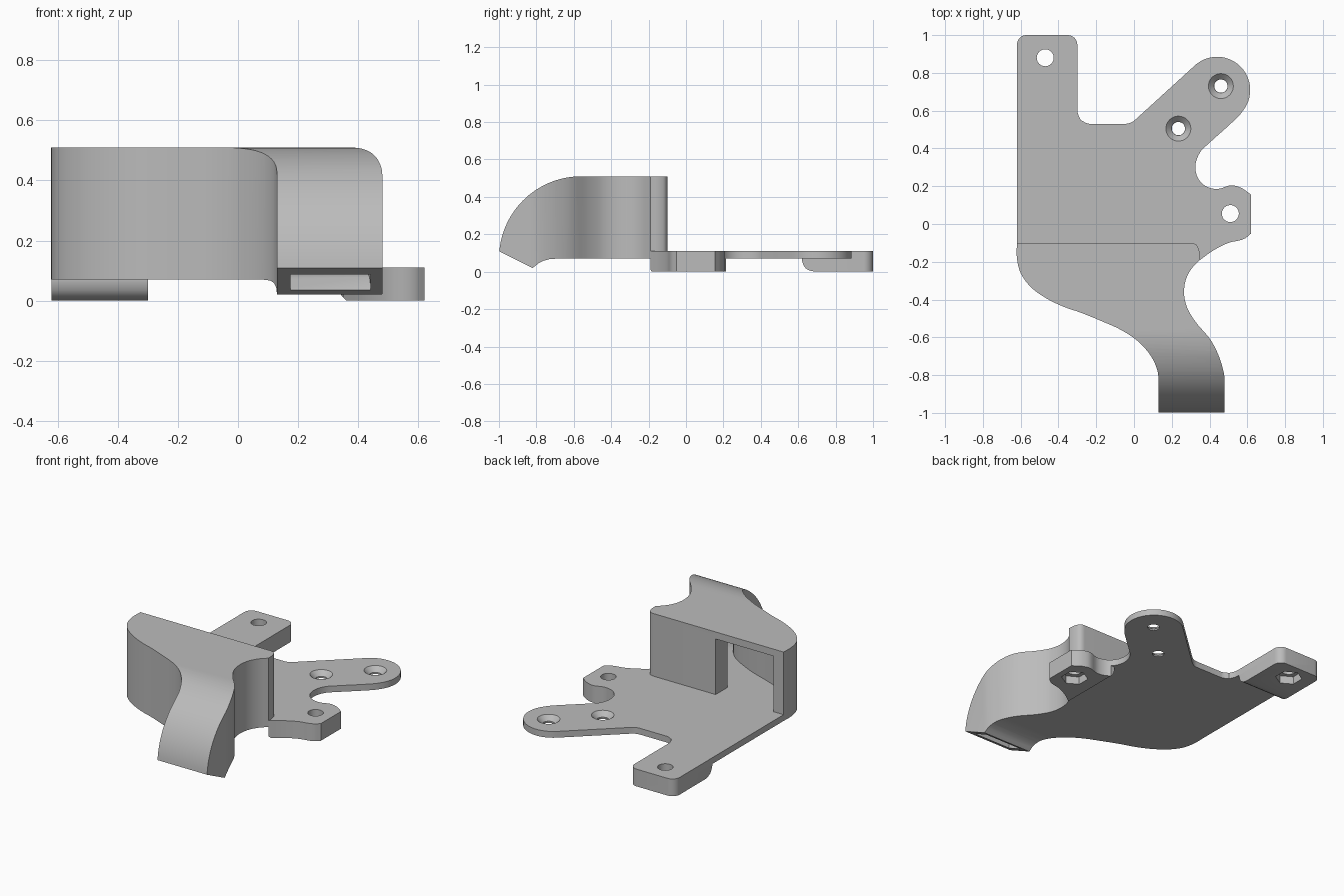
import bpy, bmesh, math
from mathutils import Vector

if "Cube" in bpy.data.objects:
    bpy.data.objects.remove(bpy.data.objects["Cube"], do_unlink=True)

GREY = (0.5, 0.5, 0.5, 1)
grey = bpy.data.materials.new("plain grey")
grey.use_nodes = True
grey.diffuse_color = GREY
grey.node_tree.nodes["Principled BSDF"].inputs["Base Color"].default_value = GREY


def arc(cx, cy, r, start, end, steps=12):
    """Points along a circular arc, angles in degrees."""
    angles = [math.radians(start + (end - start) * i / steps) for i in range(steps + 1)]
    return [(cx + r * math.cos(a), cy + r * math.sin(a)) for a in angles]


def rounded(points, steps=4, long_side=0.16, corner=46):
    """Closed outline with curved short sides, straight long sides and kept corners."""
    pts = [Vector(p) for p in points]
    count = len(pts)
    sides = [pts[(i + 1) % count] - pts[i] for i in range(count)]

    def tangent(i, own):
        before, after = sides[i - 1], sides[i]
        if before.angle(after) > math.radians(corner):
            return own.normalized()
        if before.length > long_side:
            return before.normalized()
        if after.length > long_side:
            return after.normalized()
        return (before.normalized() * after.length + after.normalized() * before.length).normalized()

    result = []
    for i, side in enumerate(sides):
        result.append(pts[i])
        if side.length > long_side:
            continue
        end = (i + 1) % count
        pull = side.length / 3
        a, d = pts[i], pts[end]
        b, c = a + tangent(i, side) * pull, d - tangent(end, side) * pull
        for k in range(1, steps):
            t = k / steps
            s = 1 - t
            result.append(a * s**3 + b * 3 * s * s * t + c * 3 * s * t * t + d * t**3)
    return result


def finish(name, bm):
    bmesh.ops.recalc_face_normals(bm, faces=bm.faces)
    mesh = bpy.data.meshes.new(name)
    bm.to_mesh(mesh)
    bm.free()
    mesh.materials.append(grey)
    obj = bpy.data.objects.new(name, mesh)
    bpy.context.collection.objects.link(obj)
    return obj


def prism(name, outline, low, high, axis="z"):
    """Extrude a flat outline along one axis."""
    place = {"x": lambda u, v, w: (w, u, v),
             "y": lambda u, v, w: (u, w, v),
             "z": lambda u, v, w: (u, v, w)}[axis]
    bm = bmesh.new()
    rings = [[bm.verts.new(place(u, v, w)) for u, v in outline] for w in (low, high)]
    for ring in rings:
        bm.faces.new(ring)
    n = len(outline)
    for i in range(n):
        j = (i + 1) % n
        bm.faces.new((rings[0][i], rings[0][j], rings[1][j], rings[1][i]))
    return finish(name, bm)


def plug(x, y, low, high, r_low, r_high, sides=40):
    """Upright cylinder or cone used to cut a hole."""
    bm = bmesh.new()
    bmesh.ops.create_cone(bm, cap_ends=True, segments=sides, radius1=r_low,
                          radius2=r_high, depth=high - low)
    bmesh.ops.translate(bm, verts=bm.verts, vec=(x, y, (low + high) / 2))
    return finish("hole_cutter", bm)


def combine(target, tool, operation):
    mod = target.modifiers.new("cut", "BOOLEAN")
    mod.operation, mod.solver, mod.object = operation, "EXACT", tool
    bpy.context.view_layer.objects.active = target
    bpy.ops.object.modifier_apply(modifier=mod.name)
    bpy.data.objects.remove(tool, do_unlink=True)


FLOOR, DECK = 0.07, 0.11

# Mounting plate outline: long tab, round-ended arm, short side tab
plate_outline = rounded(
    [(-.62, -.1), (-.62, .95), (-.605, .985), (-.57, 1), (-.35, 1), (-.315, .985), (-.3, .95),
     (-.3, .6), (-.282, .55), (-.235, .53), (-.05, .53), (-.02, .535), (.01, .555)]
    + arc(.44, .71, .175, 132, 0)
    + [(.605, .65), (.57, .59), (.5, .52), (.4, .43), (.35, .38), (.325, .3), (.34, .24),
       (.38, .2), (.44, .185), (.52, .205), (.57, .19), (.62, .155), (.62, -.05), (.59, -.075),
       (.5, -.1), (.42, -.14), (.35, -.19), (.345, -.14), (.33, -.11), (.3, -.1)])
plate = prism("mounting_plate", plate_outline, FLOOR, DECK)

# Thick pads under the two screw tabs, with a rounded inner lower edge
long_pad = prism("long_tab_pad", plate_outline, 0, FLOOR)
combine(long_pad, prism("pad_limit", [(1.1, -.0), (1.1, .1), (.62, .1), (.62, .06), (.628, .035),
                                      (.64, .018), (.66, .006), (.69, 0)], -.7, -.25, "x"), "INTERSECT")
side_pad = prism("side_tab_pad", plate_outline, 0, FLOOR)
combine(side_pad, prism("pad_limit", [(.7, 0), (.7, .1), (.33, .1), (.335, .04), (.345, .015),
                                      (.36, 0)], -.3, .215, "y"), "INTERSECT")

# Screw holes with hexagonal nut pockets below
for pad, x, y in ((long_pad, -.47, .88), (side_pad, .51, .055)):
    for part in (plate, pad):
        combine(part, plug(x, y, -.1, .2, .045, .045), "DIFFERENCE")
    combine(pad, plug(x, y, -.05, .05, .08, .08, 6), "DIFFERENCE")

# Countersunk holes in the arm
for x, y in ((.46, .73), (.235, .505)):
    combine(plate, plug(x, y, 0, .2, .035, .035), "DIFFERENCE")
    combine(plate, plug(x, y, .08, DECK + .001, .036, .067), "DIFFERENCE")

# Duct body: swept plan shape limited by the curved hood profile
duct = prism("air_duct", rounded(
    [(-.62, -.1), (-.62, -.18), (-.6, -.26), (-.55, -.33), (-.47, -.39), (-.38, -.435),
     (-.28, -.47), (-.17, -.515), (-.07, -.56), (.02, -.62), (.09, -.7), (.125, -.78),
     (.13, -.85), (.13, -1.1), (.48, -1.1), (.48, -.83), (.46, -.73), (.41, -.62), (.32, -.51),
     (.28, -.44), (.265, -.36), (.28, -.28), (.31, -.23), (.35, -.19), (.345, -.14),
     (.33, -.11), (.3, -.1)]), -.1, .7)
hood = arc(-.56, .07, .44, 90, 175, 28)
combine(duct, prism("hood_limit", [(.1, FLOOR), (.1, .51)] + hood + [
    (-.82, .02), (-.79, .044), (-.76, .059), (-.73, .067), (-.69, FLOOR)], -1, 1, "x"), "INTERSECT")

# Hollow air channel, open at the back and at the slanted outlet
channel = prism("air_channel_cutter", rounded(
    [(-.55, -.05), (-.55, -.25), (-.47, -.335), (-.36, -.39), (-.26, -.43), (-.16, -.465),
     (-.05, -.515), (.07, -.59), (.14, -.68), (.17, -.77), (.175, -.84), (.175, -1.1),
     (.44, -1.1), (.44, -.82), (.41, -.71), (.34, -.6), (.24, -.5), (.1, -.4), (-.04, -.3),
     (-.14, -.22), (-.14, -.05)]), -.1, .7)
combine(channel, prism("channel_limit", [(0, DECK), (0, .465)] + arc(-.56, .07, .395, 90, 180, 24) + [
    (-.96, -.02), (-.88, -.02), (-.85, .035), (-.79, .08), (-.74, .103), (-.68, DECK)],
    -1, 1, "x"), "INTERSECT")
combine(duct, channel, "DIFFERENCE")

# Smooth curved walls, crisp edges
bpy.ops.object.select_all(action="DESELECT")
for part in (plate, long_pad, side_pad, duct):
    part.select_set(True)
bpy.context.view_layer.objects.active = duct
bpy.ops.object.shade_smooth_by_angle(angle=math.radians(30))
